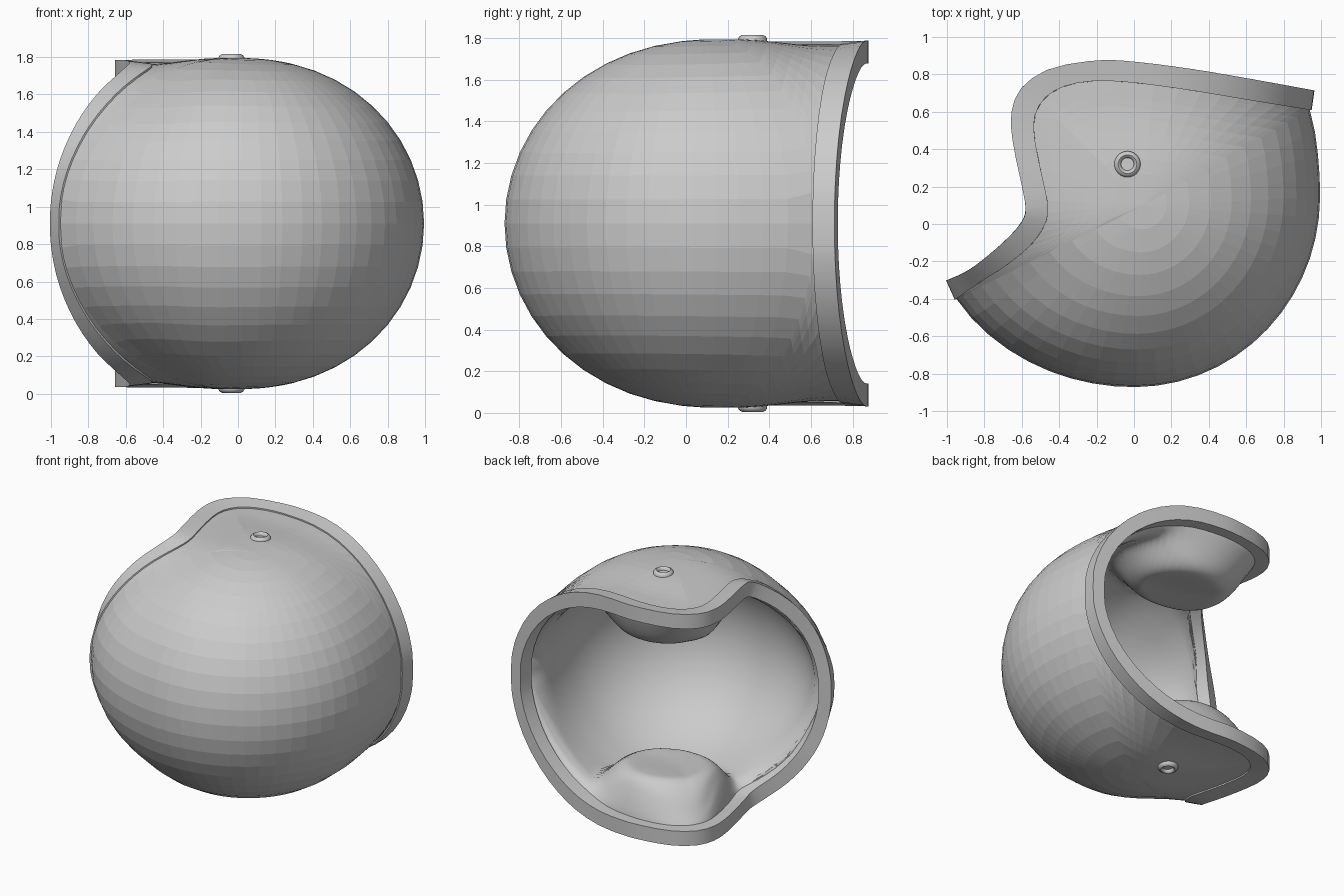
import bpy, bmesh, math
from mathutils import Vector

if "Cube" in bpy.data.objects:
    bpy.data.objects.remove(bpy.data.objects["Cube"])

ZC, H = 0.91, 0.885          # mid plane height and half width
O = Vector((0.05, 0.1))      # pole of the side surface

# Opening edge in plan: inner and outer line of the rim trim
C1 = [(-.95, -.40), (-.82, -.31), (-.68, -.22), (-.55, -.11), (-.475, 0), (-.46, .1),
      (-.49, .25), (-.53, .45), (-.53, .58), (-.47, .68), (-.36, .74), (-.2, .765),
      (0, .755), (.3, .715), (.6, .665), (.94, .61)]
C2 = [(-1, -.30), (-.89, -.25), (-.77, -.16), (-.65, -.05), (-.59, .03), (-.58, .1),
      (-.61, .25), (-.65, .45), (-.655, .6), (-.60, .73), (-.45, .83), (-.2, .875),
      (0, .868), (.3, .83), (.6, .78), (.96, .715)]


def smooth(t):
    t = min(1, max(0, t))
    return t * t * (3 - 2 * t)


def r2(x, y):
    """Squared radius of the dome in plan: 1 on the silhouette."""
    a = .995 if x > 0 else 1.13
    if x < 0:
        x *= 1 - .75 * smooth((y + .35) / .7)   # flat cheeks
    dy = y - .15
    if dy < 0:
        return (x / a) ** 2 + (dy / 1.022) ** 2
    return (x / a) ** 2 / (1 - (dy / 1.466) ** 2)


def height(x, y):
    taper = 1 - .035 * smooth(max(y - .25, -x - .1) / .4)
    return H * taper * math.sqrt(max(0, 1 - r2(x, y) ** 1.08))


def normal(x, y, h):
    e = .005
    n = Vector(((r2(x + e, y) - r2(x - e, y)) / (2 * e),
                (r2(x, y + e) - r2(x, y - e)) / (2 * e), 2 * h / H ** 2))
    return n.normalized()


def spline(pts, t):
    """Catmull-Rom through the plan points."""
    n = len(pts) - 1
    i = min(int(t * n), n - 1)
    u = t * n - i
    a, b, c, d = (Vector(pts[min(max(k, 0), n)]) for k in (i - 1, i, i + 1, i + 2))
    return .5 * (2 * b + (c - a) * u + (2 * a - 5 * b + 4 * c - d) * u * u
                 + (3 * b - a - 3 * c + d) * u ** 3)


def finish(name, bm, flip=False):
    bmesh.ops.remove_doubles(bm, verts=bm.verts, dist=.0008)
    bmesh.ops.recalc_face_normals(bm, faces=bm.faces)
    if flip:
        bmesh.ops.reverse_faces(bm, faces=bm.faces)
    me = bpy.data.meshes.new(name)
    bm.to_mesh(me)
    bm.free()
    ob = bpy.data.objects.new(name, me)
    bpy.context.collection.objects.link(ob)
    return ob


def quad(bm, pts):
    bm.faces.new([bm.verts.new(p) for p in pts])


def params(n):
    """Curve parameters, denser at both ends."""
    return [(1 - math.cos(math.pi * i / n)) / 2 for i in range(n + 1)]


def plan_outline(n, m, grow):
    """Outline of one half: opening edge (n steps), then crown silhouette (m steps)."""
    edge = [spline(C1, t).lerp(spline(C2, t), grow * math.sin(math.pi * t) ** .5 if 0 < t < 1 else 0)
            for t in params(n)]
    out = [(p, i in (0, n)) for i, p in enumerate(edge)]
    a0 = math.atan2(edge[-1].y - O.y, edge[-1].x - O.x)
    a1 = math.atan2(edge[0].y - O.y, edge[0].x - O.x)
    for k in range(1, m):
        a = a0 + (a1 - a0) * k / m
        d = Vector((math.cos(a), math.sin(a)))
        lo, hi = 0, 1.6
        for _ in range(40):
            mid = (lo + hi) / 2
            q = O + d * mid
            lo, hi = (mid, hi) if r2(q.x, q.y) < 1 else (lo, mid)
        out.append((O + d * lo, True))
    return out, edge


def dome(name, n, m, rings, lining=False):
    """Two mirrored halves; the lining is offset inward, rounded at the edge, with ear pads."""
    outline, edge = plan_outline(n, m, .35 if lining else 0)

    def point(b, f):
        p = O + (b[0] - O) * f
        h = 0 if b[1] and f == 1 else height(p.x, p.y)
        v = Vector((p.x, p.y, h))
        if lining:
            nrm = normal(p.x, p.y, h)
            e = min((p - q).length for q in edge)
            rnd = math.sqrt(1 - (1 - min(1, e / .12)) ** 2)
            v -= nrm * (.05 + .075 * rnd)
            d = math.hypot((p.x + .1) / .56, (p.y - .37) / .52)
            v.z -= .22 * rnd * smooth((1 - d ** 1.5) * 1.5)
        return Vector((v.x, v.y, max(0, v.z)))

    grid = [[point(b, math.sin(math.pi / 2 * j / rings) if j < rings else 1)
             for j in range(rings + 1)] for b in outline]
    bm = bmesh.new()
    for s in (1, -1):
        rows = [[Vector((v.x, v.y, ZC + s * v.z)) for v in row] for row in grid]
        for g, k in zip([rows[-1]] + rows, rows):
            quad(bm, [g[0], g[1], k[1]])
            for j in range(1, rings):
                quad(bm, [g[j], g[j + 1], k[j + 1], k[j]])
    return finish(name, bm, lining)


dome("outer_shell", 40, 27, 12)
liner = dome("padded_liner", 72, 36, 32, True)

# Rim trim swept round the whole opening
N = 48
sections = []
for i, t in enumerate(params(N)):
    p, q = spline(C1, t), spline(C2, t)
    h = 0 if i in (0, N) else height(p.x, p.y)
    surf = normal(p.x, p.y, h)

    def along(curve):
        """Surface normal restricted to the curve's own upright sheet."""
        tan = (spline(curve, min(1, t + .01)) - spline(curve, max(0, t - .01))).normalized()
        k = surf.xy.dot(tan)
        return Vector((tan.x * k, tan.y * k, surf.z if h else 0)).normalized()

    n, m = along(C1), along(C2)
    base, tip = Vector((p.x, p.y, h)), Vector((q.x, q.y, h))
    sections.append([base + n * .01, tip + m * (.005 + .02 * m.z ** 2), tip - m * .085, base - n * .085])
bm = bmesh.new()
for s in (1, -1):
    loops = [[Vector((v.x, v.y, ZC + s * v.z)) for v in sec] for sec in sections]
    for a, b in zip(loops, loops[1:]):
        for j in range(4):
            quad(bm, [a[j - 1], a[j], b[j], b[j - 1]])
rim = finish("rim_trim", bm)

# Ring-shaped strap rivets on both sides
profile = [(.07, -.02), (.07, .005), (.062, .017), (.05, .023), (.04, .017), (.034, .005), (.034, -.005), (0, -.005)]
cx, cy = -.035, .32
top = height(cx, cy)
bm = bmesh.new()
for s in (1, -1):
    S = 24
    for i in range(S):
        u, v = 2 * math.pi * i / S, 2 * math.pi * (i + 1) / S
        for (r, z), (R, Z) in zip(profile, profile[1:]):
            pts = [(cx + k * math.cos(w), cy + k * math.sin(w), ZC + s * (top + y))
                   for k, y, w in ((r, z, u), (r, z, v), (R, Z, v), (R, Z, u))]
            quad(bm, pts[:3] if R == 0 else pts)
rivets = finish("strap_rivets", bm)

for ob in (liner, rim, rivets):
    bpy.ops.object.select_all(action='DESELECT')
    ob.select_set(True)
    bpy.context.view_layer.objects.active = ob
    bpy.ops.object.shade_smooth_by_angle(angle=math.radians(35))
